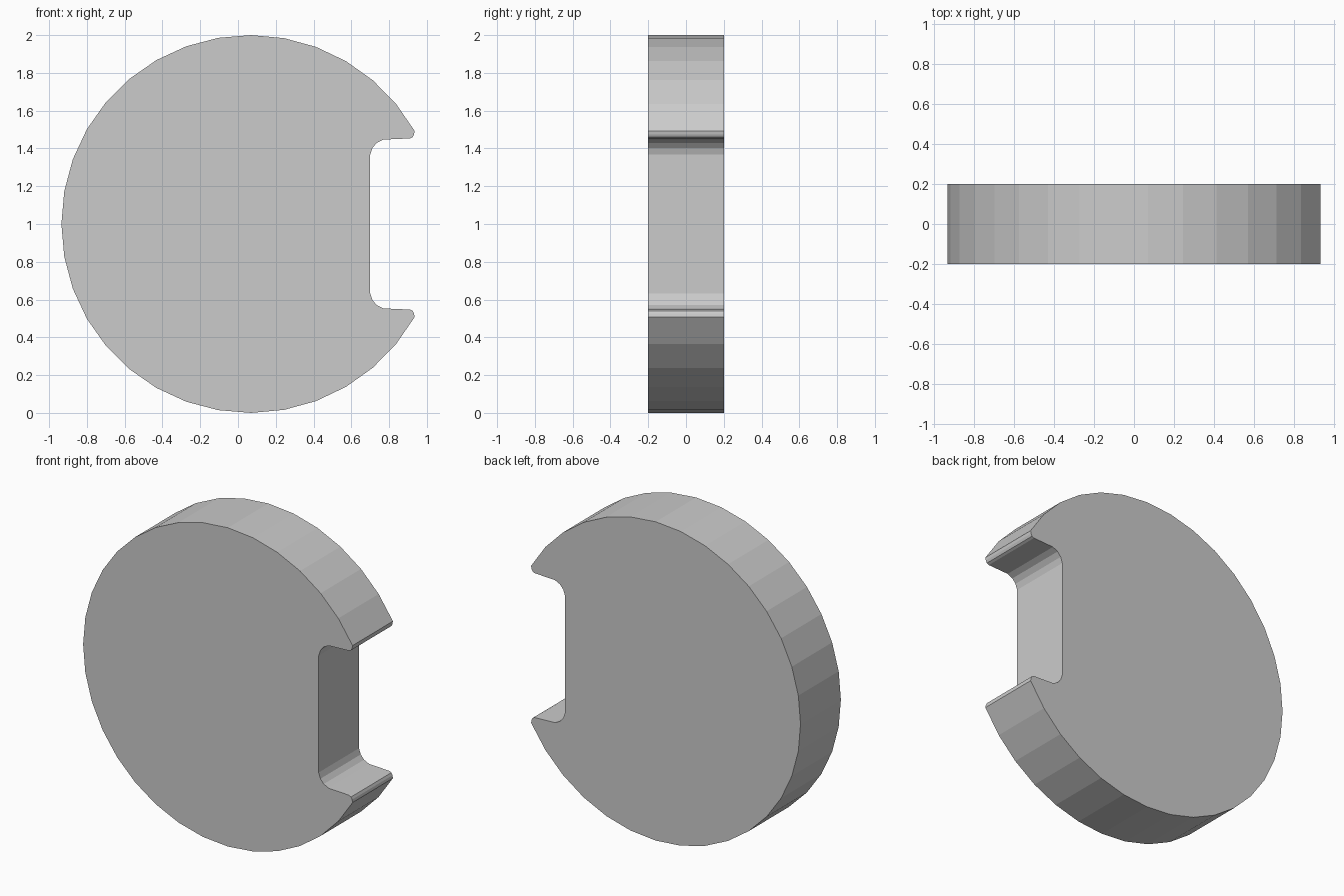
import bpy, bmesh, math

if "Cube" in bpy.data.objects:
    bpy.data.objects.remove(bpy.data.objects["Cube"])

RADIUS, CX, CZ, HALF_DEPTH = 1.0, 0.065, 1.0, 0.2
STEPS, START = 30, math.radians(29.5)

# Outer rim: an arc running from the upper notch tip round to the lower one
sweep = 2 * math.pi - 2 * START
rim = [(CX + RADIUS * math.cos(START + sweep * i / STEPS),
        CZ + RADIUS * math.sin(START + sweep * i / STEPS)) for i in range(STEPS + 1)]

# Upper half of the notch, from tip to inner wall, as (x, height above centre)
notch = [(0.932, 0.475), (0.925, 0.46), (0.91, 0.453), (0.77, 0.447),
         (0.735, 0.43), (0.712, 0.403), (0.70, 0.367)]
upper = [(x, CZ + h) for x, h in notch]
lower = [(x, CZ - h) for x, h in notch]

# Extrude the profile through the disc thickness
profile = rim + lower + upper[::-1]
bm = bmesh.new()
face = bm.faces.new([bm.verts.new((x, -HALF_DEPTH, z)) for x, z in profile])
ext = bmesh.ops.extrude_face_region(bm, geom=[face])
verts = [v for v in ext["geom"] if isinstance(v, bmesh.types.BMVert)]
bmesh.ops.translate(bm, verts=verts, vec=(0, 2 * HALF_DEPTH, 0))
bmesh.ops.recalc_face_normals(bm, faces=bm.faces)

mesh = bpy.data.meshes.new("notched_disc")
bm.to_mesh(mesh)
bm.free()
disc = bpy.data.objects.new("notched_disc", mesh)
bpy.context.collection.objects.link(disc)
